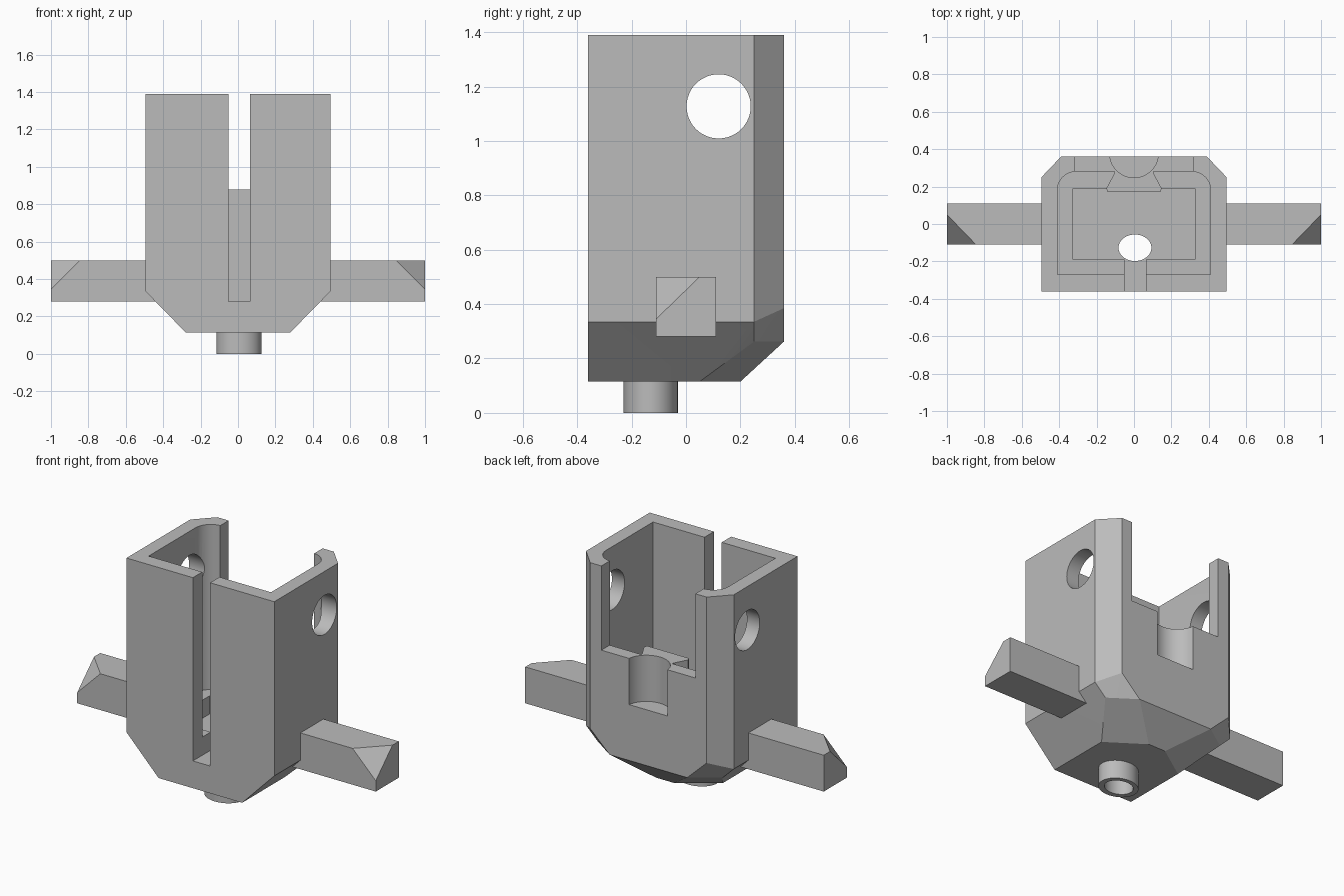
import bpy, bmesh
from math import cos, sin, pi
from mathutils import Vector

if "Cube" in bpy.data.objects:
    bpy.data.objects.remove(bpy.data.objects["Cube"], do_unlink=True)

grey = bpy.data.materials.new("plain_grey")
grey.use_nodes = True
GREY = (0.5, 0.5, 0.5, 1)
grey.diffuse_color = GREY
grey.node_tree.nodes["Principled BSDF"].inputs["Base Color"].default_value = GREY


def finish_mesh(bm, name):
    bmesh.ops.recalc_face_normals(bm, faces=bm.faces)
    mesh = bpy.data.meshes.new(name)
    bm.to_mesh(mesh)
    bm.free()
    mesh.materials.append(grey)
    obj = bpy.data.objects.new(name, mesh)
    bpy.context.collection.objects.link(obj)
    return obj


def hull(name, points):
    """Convex solid around the given corners."""
    bm = bmesh.new()
    verts = [bm.verts.new(p) for p in points]
    bmesh.ops.convex_hull(bm, input=verts)
    bmesh.ops.dissolve_limit(bm, angle_limit=0.01, verts=bm.verts, edges=bm.edges)
    return finish_mesh(bm, name)


def prism(name, outline, low, high, axis="z"):
    """Extrude an outline along z, or a y-z outline along x."""
    bm = bmesh.new()
    place = (lambda a, b: (a, b, low)) if axis == "z" else (lambda a, b: (low, a, b))
    face = bm.faces.new([bm.verts.new(place(a, b)) for a, b in outline])
    new = bmesh.ops.extrude_face_region(bm, geom=[face])["geom"]
    step = Vector((0, 0, high - low) if axis == "z" else (high - low, 0, 0))
    bmesh.ops.translate(bm, vec=step, verts=[v for v in new if isinstance(v, bmesh.types.BMVert)])
    return finish_mesh(bm, name)


def rect(x0, x1, y0, y1):
    return [(x0, y0), (x1, y0), (x1, y1), (x0, y1)]


def arc(cx, cy, rx, ry, start=0, end=2 * pi, n=48, closed=True):
    count = n if closed else n + 1
    angles = [start + (end - start) * i / n for i in range(count)]
    return [(cx + rx * cos(t), cy + ry * sin(t)) for t in angles]


def combine(target, tool, operation):
    mod = target.modifiers.new("shape", "BOOLEAN")
    mod.operation, mod.solver, mod.object = operation, "EXACT", tool
    bpy.context.view_layer.objects.active = target
    bpy.ops.object.modifier_apply(modifier=mod.name)
    bpy.data.objects.remove(tool, do_unlink=True)


# Body block with chamfered back corners and a faceted underside
W, FRONT, BACK, TOP, BOTTOM = 0.495, -0.36, 0.36, 1.39, 0.115
half = [
    (W, FRONT, TOP), (W, 0.25, TOP), (0.39, BACK, TOP),
    (W, FRONT, 0.335), (W, 0.25, 0.335), (0.39, BACK, 0.385),
    (0.26, BACK, 0.262), (0.42, 0.25, 0.262),
    (0.28, FRONT, BOTTOM), (0.28, 0.05, BOTTOM), (0.06, 0.2, BOTTOM),
]
body = hull("holder_body", [(s * x, y, z) for s in (-1, 1) for x, y, z in half])

# Main cavity with rounded back corners, then the smaller pocket below its ledge
cavity = [(-0.41, -0.27), (0.41, -0.27)]
cavity += arc(0.31, 0.18, 0.1, 0.1, 0, pi / 2, 10, False)
cavity += arc(-0.31, 0.18, 0.1, 0.1, pi / 2, pi, 10, False)
combine(body, prism("cavity", cavity, 0.39, 1.5), "DIFFERENCE")
combine(body, prism("pocket", rect(-0.325, 0.325, -0.19, 0.19), 0.28, 0.5), "DIFFERENCE")

# Dovetail rib on the inside of the back wall
rib = [(-0.105, 0.3), (-0.105, 0.27), (-0.148, 0.19), (-0.14, 0.17),
       (0.14, 0.17), (0.148, 0.19), (0.105, 0.27), (0.105, 0.3)]
combine(body, prism("rib", rib, 0.25, 0.95), "UNION")

# Bottom tube
tube = arc(0.005, -0.13, 0.12, 0.1)
combine(body, prism("tube", tube, 0, 0.2), "UNION")

# Openings: back window, front slot, round back notch, tube bore, side holes
combine(body, prism("window", rect(-0.315, 0.315, 0.1, 0.5), 0.88, 1.5), "DIFFERENCE")
combine(body, prism("slot", rect(-0.05, 0.065, -0.5, -0.15), 0.28, 1.5), "DIFFERENCE")
combine(body, prism("notch", arc(0, 0.375, 0.13, 0.127), 0.6, 1.0), "DIFFERENCE")
combine(body, prism("bore", arc(0.005, -0.127, 0.088, 0.071), -0.1, 0.35), "DIFFERENCE")
combine(body, prism("holes", arc(0.12, 1.127, 0.118, 0.118), -0.7, 0.7, "x"), "DIFFERENCE")

# Side arms, each with its upper front tip corner cut away
parts = [body]
for name, s in (("left_arm", 1), ("right_arm", -1)):
    corners = [(x, y, z) for x in (0.42, 1) for y in (-0.11, 0.11) for z in (0.28, 0.5)]
    corners.remove((1, -0.11, 0.5))
    corners += [(0.845, -0.11, 0.5), (1, 0.05, 0.5), (1, -0.11, 0.345)]
    parts.append(hull(name, [(s * x, y, z) for x, y, z in corners]))

# Smooth round walls while keeping hard edges
bpy.ops.object.select_all(action="DESELECT")
for part in parts:
    part.select_set(True)
bpy.context.view_layer.objects.active = body
bpy.ops.object.shade_smooth_by_angle(angle=0.4)
